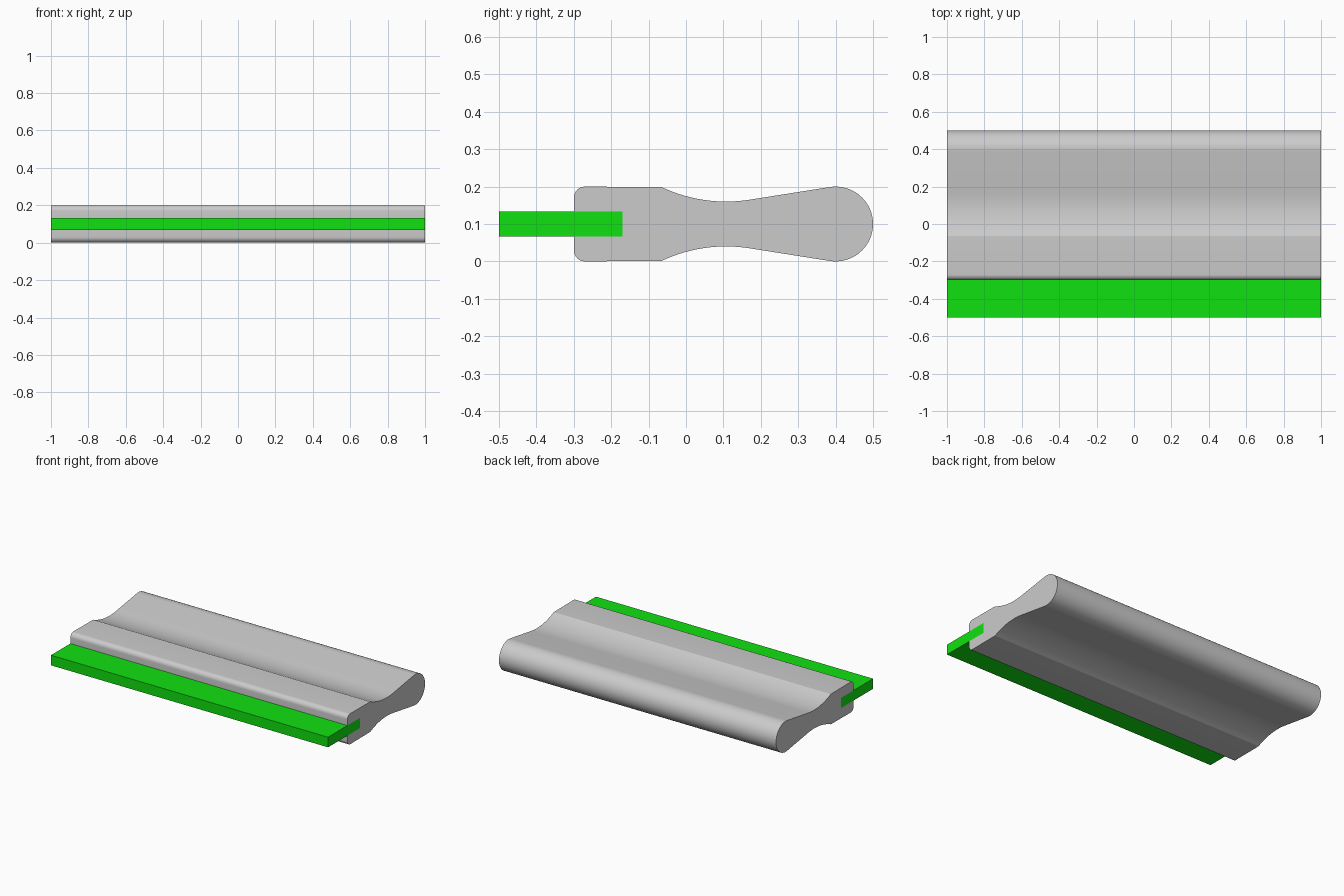
import bpy, bmesh
from math import sin, cos, asin, radians, sqrt

if "Cube" in bpy.data.objects:
    bpy.data.objects.remove(bpy.data.objects["Cube"])

MID = 0.1  # height of the symmetry plane


def arc(cy, cz, r, a0, a1, n):
    """Points (y, z) on an arc, angles in degrees."""
    return [(cy + r * cos(radians(a0 + (a1 - a0) * i / n)),
             cz + r * sin(radians(a0 + (a1 - a0) * i / n))) for i in range(n + 1)]


def extrude_profile(name, pts, half=1.0):
    """Solid bar along x from a closed (y, z) outline."""
    bm = bmesh.new()
    face = bm.faces.new([bm.verts.new((-half, y, z)) for y, z in pts])
    ext = bmesh.ops.extrude_face_region(bm, geom=[face], use_keep_orig=True)
    moved = [g for g in ext["geom"] if isinstance(g, bmesh.types.BMVert)]
    bmesh.ops.translate(bm, verts=moved, vec=(2 * half, 0, 0))
    bmesh.ops.recalc_face_normals(bm, faces=bm.faces)
    mesh = bpy.data.meshes.new(name)
    bm.to_mesh(mesh)
    bm.free()
    ob = bpy.data.objects.new(name, mesh)
    bpy.context.collection.objects.link(ob)
    return ob


# Handle: upper half outline with blade slot, rounded nose, waist and round grip end
R, waist_y = 0.403, 0.107
left = 270 - sqrt(0) - 180 / 3.14159265 * asin(0.172 / R)
upper = [(-0.17, 0.133), (-0.3, 0.133)]
upper += arc(-0.27, 0.17, 0.03, 180, 90, 8)
upper += arc(waist_y, 0.16 + R, R, left, 278.5, 14)
upper += arc(0.4, MID, 0.1, 98.5, 0, 20)
lower = [(y, 2 * MID - z) for y, z in reversed(upper[:-1])]
handle = extrude_profile("handle", upper + lower)

bpy.context.view_layer.objects.active = handle
handle.select_set(True)
bpy.ops.object.shade_smooth_by_angle(angle=radians(20))

# Blade: flat strip seated in the slot
blade = extrude_profile("blade", [(-0.5, 0.067), (-0.17, 0.067), (-0.17, 0.133), (-0.5, 0.133)])
green = bpy.data.materials.new("green_rubber")
green.diffuse_color = (0.005, 0.75, 0.005, 1)
green.use_nodes = True
green.node_tree.nodes["Principled BSDF"].inputs["Base Color"].default_value = green.diffuse_color
blade.data.materials.append(green)
